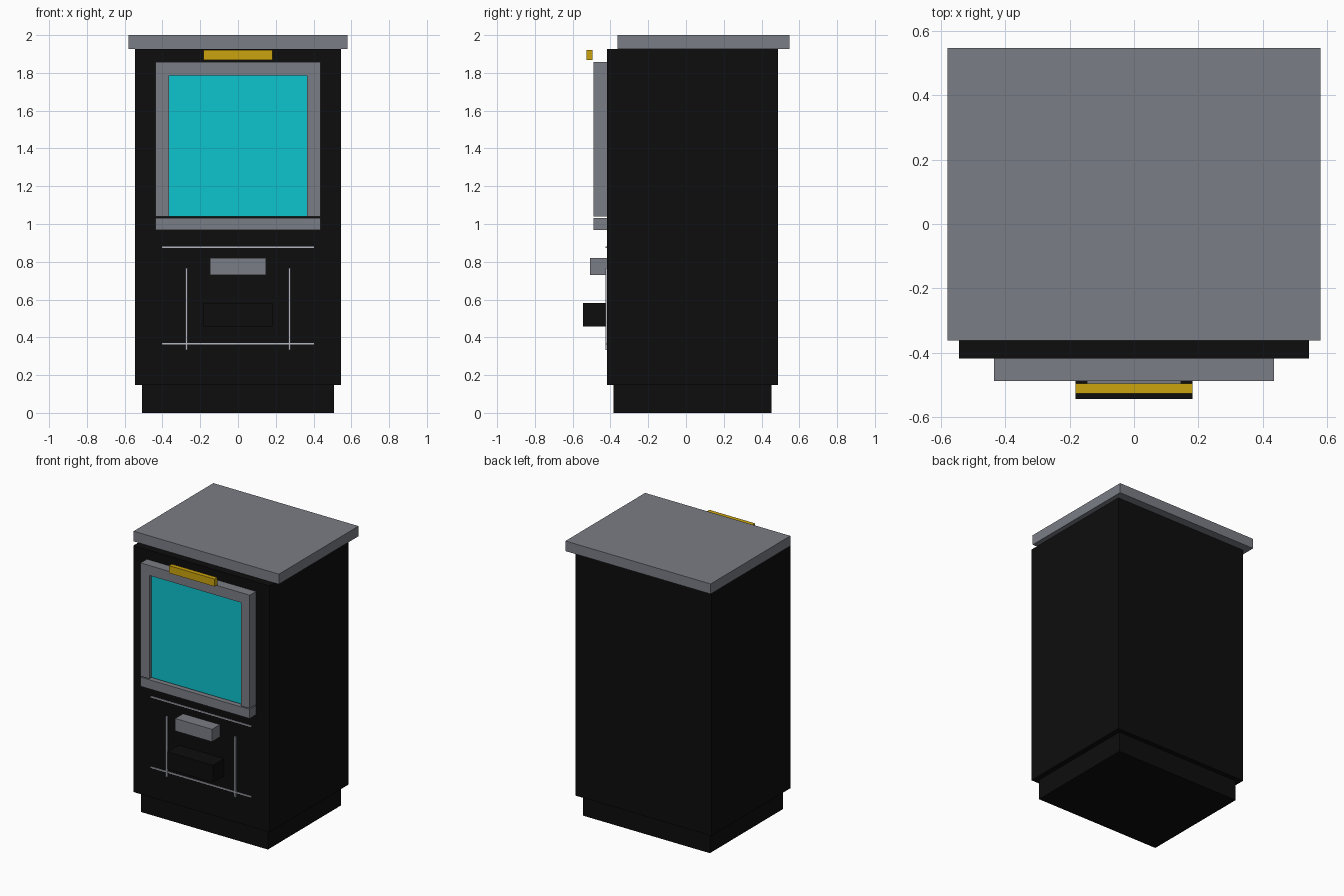
import bpy
import bmesh

if "Cube" in bpy.data.objects:
    bpy.data.objects.remove(bpy.data.objects["Cube"])


def material(name, rgb):
    m = bpy.data.materials.new(name)
    m.diffuse_color = (*rgb, 1.0)
    m.use_nodes = True
    m.node_tree.nodes["Principled BSDF"].inputs["Base Color"].default_value = m.diffuse_color
    return m


BLACK = material("black", (0.004, 0.004, 0.004))
GREY = material("steel grey", (0.195, 0.206, 0.235))
LIGHT = material("light grey", (0.46, 0.48, 0.54))
CYAN = material("cyan", (0.004, 0.55, 0.61))
GOLD = material("gold", (0.60, 0.37, 0.004))


def box(name, x, y, z, mat):
    """Box spanning the (min, max) pairs x, y and z."""
    bm = bmesh.new()
    bmesh.ops.create_cube(bm, size=1)
    for v in bm.verts:
        v.co = [(r[0] + r[1]) / 2 + c * (r[1] - r[0]) for c, r in zip(v.co, (x, y, z))]
    mesh = bpy.data.meshes.new(name)
    bm.to_mesh(mesh)
    bm.free()
    mesh.materials.append(mat)
    ob = bpy.data.objects.new(name, mesh)
    bpy.context.collection.objects.link(ob)
    return ob


def wide(w):
    return (-w, w)


FRONT = -0.418  # front plane of the cabinet

# Cabinet: recessed plinth, body, overhanging top
box("plinth", wide(0.507), (-0.383, 0.452), (0, 0.148), BLACK)
box("cabinet_body", wide(0.544), (FRONT, 0.486), (0.148, 1.927), BLACK)
box("top_slab", wide(0.58), (-0.362, 0.547), (1.927, 2.0), GREY)

# Screen and its raised frame
box("screen", wide(0.366), (-0.465, FRONT), (1.04, 1.786), CYAN)
box("frame_top", wide(0.436), (-0.489, FRONT), (1.786, 1.858), GREY)
box("frame_bottom", wide(0.436), (-0.489, FRONT), (0.967, 1.033), GREY)
for side, s in (("left", -1), ("right", 1)):
    box("frame_" + side, sorted((s * 0.366, s * 0.436)), (-0.489, FRONT), (1.04, 1.786), GREY)
    # Vertical trim strips on the lower panel
    box("vertical_trim_" + side, (s * 0.273 - 0.006, s * 0.273 + 0.006),
        (-0.427, FRONT), (0.332, 0.768), LIGHT)

# Light bar above the screen, standing clear of the body
box("light_bar", wide(0.182), (-0.527, -0.496), (1.867, 1.921), GOLD)

# Card slot and dispensing tray
box("card_slot", wide(0.147), (-0.507, FRONT), (0.729, 0.819), GREY)
box("dispensing_tray", wide(0.182), (-0.545, FRONT), (0.458, 0.583), BLACK)

# Horizontal trim strips
for name, z in (("upper", 0.876), ("lower", 0.367)):
    box("horizontal_trim_" + name, wide(0.402), (-0.425, FRONT), (z - 0.004, z + 0.004), LIGHT)
